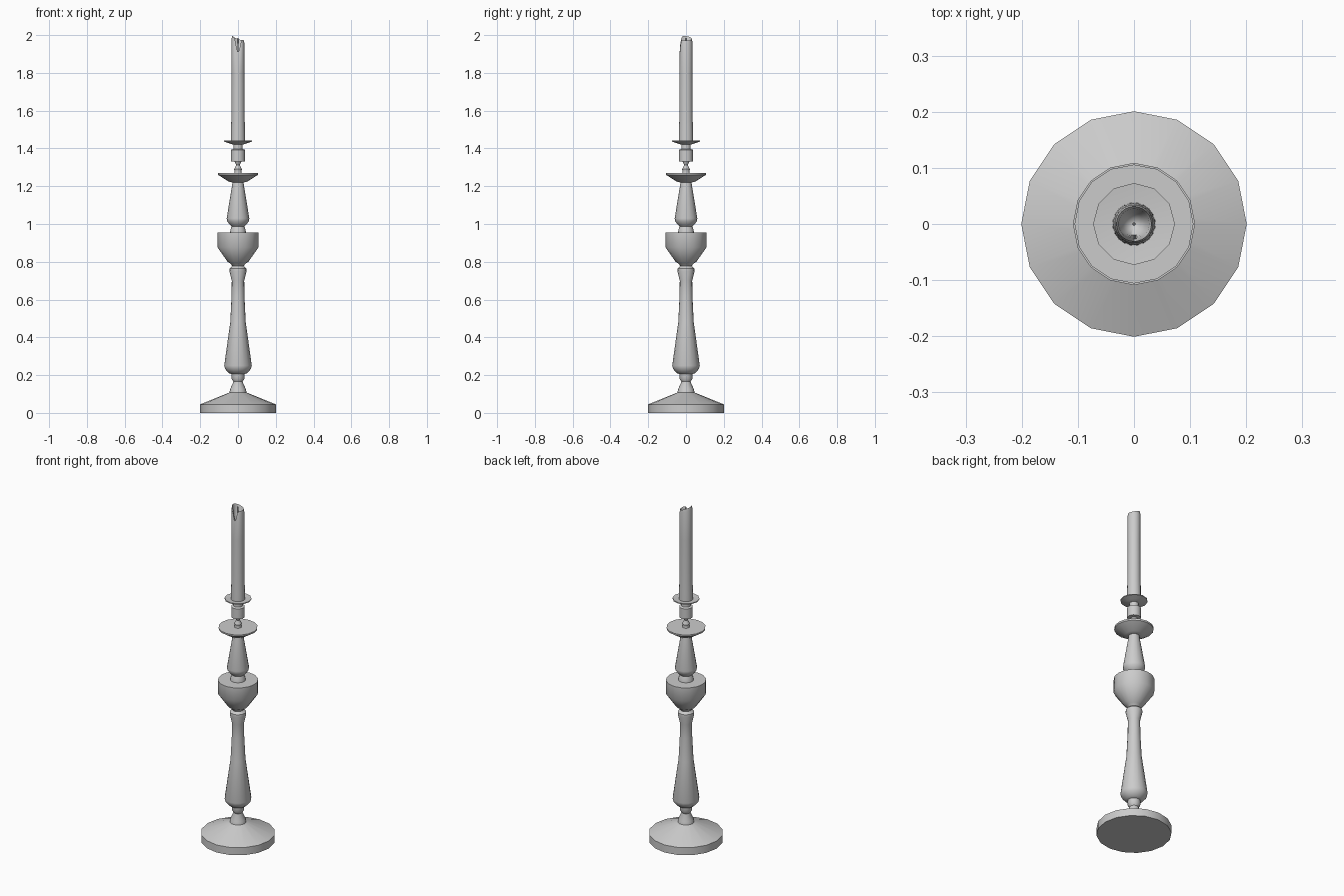
import bpy, math

if "Cube" in bpy.data.objects:
    bpy.data.objects.remove(bpy.data.objects["Cube"])


def build(name, rings, angle=35):
    """Skin a stack of rings (equal point counts) and cap both ends."""
    n = len(rings[0])
    verts = [p for ring in rings for p in ring]
    faces = [(k * n + i, k * n + (i + 1) % n, (k + 1) * n + (i + 1) % n, (k + 1) * n + i)
             for k in range(len(rings) - 1) for i in range(n)]
    faces.append(tuple(reversed(range(n))))
    faces.append(tuple(range(len(verts) - n, len(verts))))
    me = bpy.data.meshes.new(name)
    me.from_pydata(verts, [], faces)
    ob = bpy.data.objects.new(name, me)
    bpy.context.collection.objects.link(ob)
    bpy.ops.object.select_all(action='DESELECT')
    ob.select_set(True)
    bpy.context.view_layer.objects.active = ob
    bpy.ops.object.shade_smooth_by_angle(angle=math.radians(angle))
    return ob


def lathe(name, profile, sides=16):
    turn = [2 * math.pi * i / sides for i in range(sides)]
    return build(name, [[(r * math.cos(a), r * math.sin(a), z) for a in turn]
                        for r, z in profile])


# Turned stand, bottom to top
lathe("base", [(0.201, 0), (0.201, 0.045), (0.045, 0.108), (0.042, 0.125),
               (0.024, 0.165), (0.024, 0.175)])
lathe("lower_stem", [(0.024, 0.165), (0.034, 0.18), (0.034, 0.205), (0.048, 0.21),
                     (0.068, 0.232), (0.073, 0.25), (0.041, 0.48), (0.034, 0.62),
                     (0.033, 0.70), (0.045, 0.75), (0.044, 0.765), (0.028, 0.778),
                     (0.028, 0.785)])
lathe("cup", [(0.028, 0.775), (0.04, 0.79), (0.055, 0.80), (0.109, 0.877),
              (0.109, 0.955), (0.042, 0.955), (0.04, 0.97), (0.032, 0.99)])
lathe("upper_stem", [(0.03, 0.985), (0.042, 0.995), (0.058, 1.015), (0.06, 1.03),
                     (0.032, 1.20), (0.029, 1.225)])
lathe("dish", [(0.03, 1.22), (0.05, 1.225), (0.105, 1.26), (0.106, 1.27),
               (0.02, 1.27), (0.018, 1.28), (0.021, 1.29), (0.01, 1.312), (0.01, 1.32)])
lathe("candle_socket", [(0.009, 1.31), (0.018, 1.33), (0.037, 1.332), (0.037, 1.393),
                        (0.025, 1.398), (0.025, 1.425)])
lathe("drip_pan", [(0.025, 1.42), (0.045, 1.427), (0.073, 1.436), (0.073, 1.441),
                   (0.037, 1.437)], 12)

# Candle: ribbed wax foot, smooth shaft, uneven melted rim with a front notch
SEG = 40
ANG = [2 * math.pi * i / SEG for i in range(SEG)]


def rim(a):
    d = (a - 1.5 * math.pi) / 0.45
    return 1.983 - 0.012 * math.cos(a - 0.3) - 0.075 * math.exp(-d * d)


def wax_ring(r, z, ripple=0.0):
    out = []
    for i, a in enumerate(ANG):
        rr = r + ripple * (i % 2)
        out.append((rr * math.cos(a), rr * math.sin(a), z(a) if callable(z) else z))
    return out


build("candle", [wax_ring(0.037, 1.435, 0.002), wax_ring(0.036, 1.49, 0.002),
                 wax_ring(0.035, 1.56), wax_ring(0.034, 1.80),
                 wax_ring(0.034, lambda a: rim(a) - 0.015), wax_ring(0.031, rim),
                 wax_ring(0.027, lambda a: rim(a) - 0.01),
                 wax_ring(0.020, 1.915), wax_ring(0.006, 1.90)], 50)
lathe("wick", [(0.003, 1.895), (0.003, 1.94), (0.002, 1.985)], 6)
